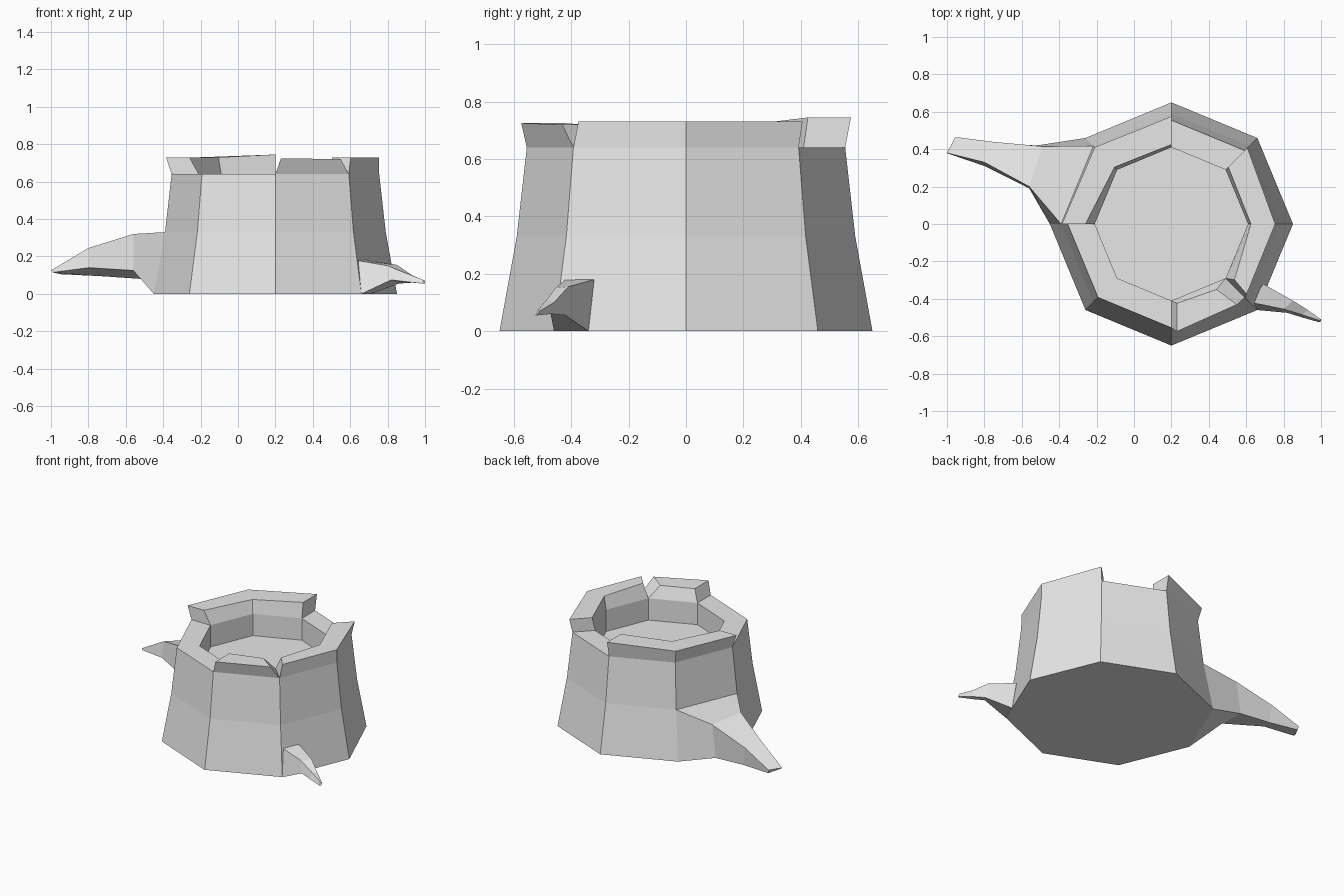
import bpy, bmesh
from math import cos, sin, radians
from mathutils import Vector

if "Cube" in bpy.data.objects:
    bpy.data.objects.remove(bpy.data.objects["Cube"])

CENTRE_X = 0.2
BARK_R, RING_R, RING_Z, FLOOR_Z = 0.555, 0.41, 0.64, 0.49

grey = bpy.data.materials.new("plain_grey")
grey.use_nodes = True
grey.diffuse_color = (0.8, 0.8, 0.8, 1)
grey.node_tree.nodes["Principled BSDF"].inputs["Base Color"].default_value = (0.8, 0.8, 0.8, 1)


def polar(angle, radius, z):
    a = radians(angle)
    return Vector((CENTRE_X + radius * cos(a), radius * sin(a), z))


def loft(name, sections):
    """Join matching closed cross-sections and cap both ends."""
    bm = bmesh.new()
    rings = [[bm.verts.new(p) for p in s] for s in sections]
    n = len(rings[0])
    for a, b in zip(rings, rings[1:]):
        for i in range(n):
            j = (i + 1) % n
            bm.faces.new((a[i], a[j], b[j], b[i]))
    bm.faces.new(rings[0])
    bm.faces.new(rings[-1])
    bmesh.ops.recalc_face_normals(bm, faces=bm.faces)
    mesh = bpy.data.meshes.new(name)
    bm.to_mesh(mesh)
    bm.free()
    mesh.materials.append(grey)
    obj = bpy.data.objects.new(name, mesh)
    bpy.context.collection.objects.link(obj)
    return obj


# Eight-sided trunk with a sunken top
profile = [(0.65, 0), (0.59, 0.33), (BARK_R, RING_Z), (RING_R, RING_Z), (RING_R, FLOOR_Z)]
loft("trunk", [[polar(45 * k, r, z) for k in range(8)] for r, z in profile])


# Broken bark rim: each section is base angle, outer top, inner top, height
def rim(name, stations):
    sections = []
    for base, (outer_a, outer_r), (inner_a, inner_r), z in stations:
        sections.append([polar(base, BARK_R, RING_Z), polar(base, RING_R, RING_Z),
                         polar(inner_a, inner_r, z), polar(outer_a, outer_r, z)])
    loft(name, sections)


rim("rim_back", [
    (90, (90, 0.575), (90, 0.425), 0.745),
    (135, (135, 0.58), (135, 0.43), 0.73),
    (180, (180, 0.585), (180, 0.46), 0.73)])
rim("rim_left", [
    (-45, (-43, 0.55), (-41.5, 0.45), 0.73),
    (0, (0, 0.555), (0, 0.425), 0.73),
    (45, (45, 0.575), (45, 0.43), 0.73)])
rim("rim_front", [
    (-90, (-87, 0.575), (-86, 0.425), 0.725),
    (-45, (-51, 0.555), (-55.5, 0.425), 0.72)])

# Roots: top front, top back, bottom back, bottom front of each section
loft("large_root", [
    [polar(180, 0.59, 0.33), polar(135, 0.59, 0.33), polar(135, 0.65, 0), polar(180, 0.65, 0)],
    [(-0.56, 0.2, 0.32), (-0.49, 0.415, 0.3), (-0.52, 0.42, 0.08), (-0.56, 0.19, 0.125)],
    [(-0.8, 0.33, 0.245), (-0.76, 0.44, 0.22), (-0.74, 0.43, 0.095), (-0.8, 0.31, 0.14)],
    [(-1, 0.38, 0.125), (-0.955, 0.465, 0.13), (-0.95, 0.46, 0.105), (-0.99, 0.375, 0.115)]])
loft("small_root", [
    [(0.63, -0.42, 0.18), (0.69, -0.32, 0.18), (0.71, -0.34, 0), (0.66, -0.46, 0)],
    [(0.8, -0.455, 0.15), (0.85, -0.41, 0.155), (0.86, -0.42, 0.055), (0.82, -0.475, 0.075)],
    [(0.9, -0.485, 0.11), (0.93, -0.46, 0.1), (0.93, -0.47, 0.06), (0.9, -0.5, 0.065)],
    [(0.99, -0.515, 0.075), (1, -0.51, 0.07), (1, -0.52, 0.055), (0.99, -0.525, 0.055)]])
